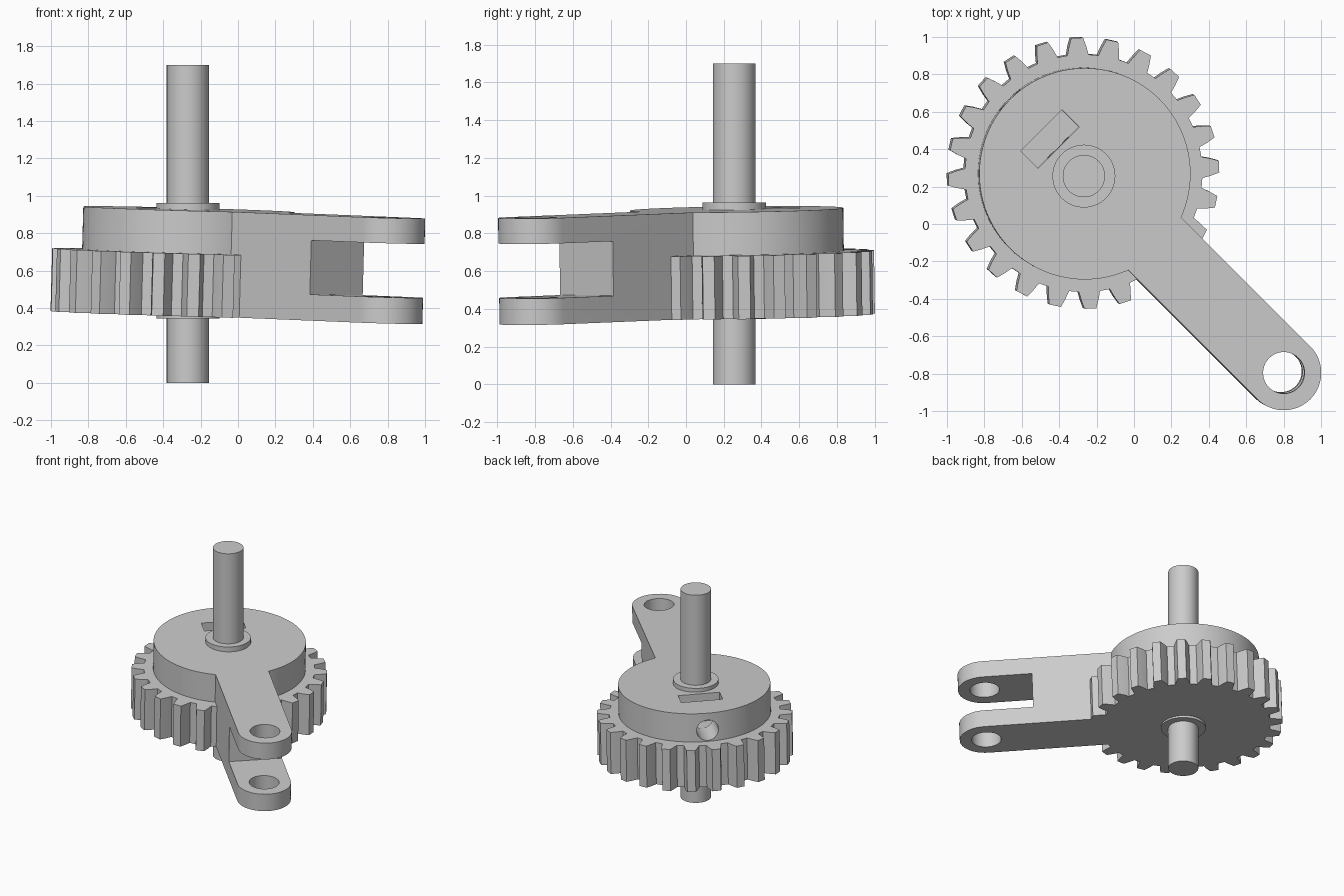
import bpy, bmesh, math
from mathutils import Matrix, Vector

cube = bpy.data.objects.get("Cube")
if cube:
    bpy.data.objects.remove(cube, do_unlink=True)

grey = bpy.data.materials.new("plain grey")
grey.use_nodes = True
grey.diffuse_color = (0.6, 0.6, 0.6, 1)
grey.node_tree.nodes["Principled BSDF"].inputs["Base Color"].default_value = (0.6, 0.6, 0.6, 1)


def prism(name, outline, z0, z1, matrix=Matrix()):
    """Extrude a closed 2D outline from z0 to z1."""
    bm = bmesh.new()
    low = [bm.verts.new((x, y, z0)) for x, y in outline]
    high = [bm.verts.new((x, y, z1)) for x, y in outline]
    bm.faces.new(low[::-1])
    bm.faces.new(high)
    n = len(outline)
    for i in range(n):
        j = (i + 1) % n
        bm.faces.new((low[i], low[j], high[j], high[i]))
    bm.transform(matrix)
    bmesh.ops.recalc_face_normals(bm, faces=bm.faces)
    mesh = bpy.data.meshes.new(name)
    bm.to_mesh(mesh)
    bm.free()
    mesh.materials.append(grey)
    obj = bpy.data.objects.new(name, mesh)
    bpy.context.scene.collection.objects.link(obj)
    return obj


def polar(r, a):
    return (r * math.cos(a), r * math.sin(a))


def circle(r, cx=0, n=64):
    return [(cx + x, y) for x, y in (polar(r, math.tau * i / n) for i in range(n))]


def box(x0, x1, y):
    return [(x0, -y), (x1, -y), (x1, y), (x0, y)]


def combine(target, tool, operation):
    """Apply a boolean and discard the tool."""
    tool.hide_render = True
    mod = target.modifiers.new("boolean", 'BOOLEAN')
    mod.operation, mod.object, mod.solver = operation, tool, 'EXACT'
    bpy.context.view_layer.update()
    graph = bpy.context.evaluated_depsgraph_get()
    mesh = bpy.data.meshes.new_from_object(target.evaluated_get(graph))
    target.modifiers.clear()
    target.data = mesh
    bpy.data.objects.remove(tool, do_unlink=True)


def smooth(obj):
    bpy.ops.object.select_all(action='DESELECT')
    obj.select_set(True)
    bpy.context.view_layer.objects.active = obj
    bpy.ops.object.shade_smooth_by_angle(angle=math.radians(20))


# Heights of the tilted body, measured along its own axis
MID, BOTTOM, GEAR_TOP, TOP = 0.65, 0.364 - 0.65, 0.70 - 0.65, 0.928 - 0.65
PIVOT, HALF = 1.505, 0.2

# Toothed wheel
TEETH = 24
flank = [(0.635, -5.1), (0.68, -3.9), (0.725, -2.5)]
tooth = flank + [(r, -a) for r, a in reversed(flank)]
gear = [polar(r, math.radians(2.8 + a + 360 * k / TEETH))
        for k in range(TEETH) for r, a in tooth]
body = prism("gear_and_crank_arm", gear, BOTTOM, GEAR_TOP)

# Round hub above the wheel
combine(body, prism("hub", circle(0.565, n=96), GEAR_TOP - 0.1, TOP), 'UNION')

# Arm along local +x with a rounded end
END = 24
tip = [polar(HALF, math.pi * (i / END - 0.5)) for i in range(END + 1)]
arm = [(0.25, HALF), (0.25, -HALF)] + [(PIVOT + x, y) for x, y in tip]
combine(body, prism("arm", arm, BOTTOM, TOP), 'UNION')

# Fork slot, pivot hole and nut pocket
combine(body, prism("fork_slot", box(1.131, 2, 0.4), 0.504 - MID, 0.793 - MID), 'DIFFERENCE')
combine(body, prism("pivot_hole", circle(0.111, PIVOT, 48), -1, 1), 'DIFFERENCE')
combine(body, prism("nut_pocket", box(-0.33, -0.198, 0.156), GEAR_TOP + 0.006, 1), 'DIFFERENCE')

# Sideways screw hole opposite the arm
sideways = Matrix.Translation((0, 0, 0.79 - MID)) @ Matrix.Rotation(-math.pi / 2, 4, 'Y')
combine(body, prism("screw_hole", circle(0.082, n=40), 0.14, 0.8, sideways), 'DIFFERENCE')

# Turn the arm to its corner and lean the body slightly
lean = Vector((0, 0, 1)).rotation_difference(Vector((0.0275, -0.0137, 1)))
body.matrix_world = (Matrix.Translation((-0.27, 0.272, MID))
                     @ lean.to_matrix().to_4x4() @ Matrix.Rotation(-math.pi / 4, 4, 'Z'))
smooth(body)

# Upright shaft and its bushing
upright = Matrix.Translation((-0.268, 0.256, 0))
smooth(prism("shaft", circle(0.113), 0, 1.7, upright))
smooth(prism("bushing", circle(0.168), 0.345, 0.963, upright))
